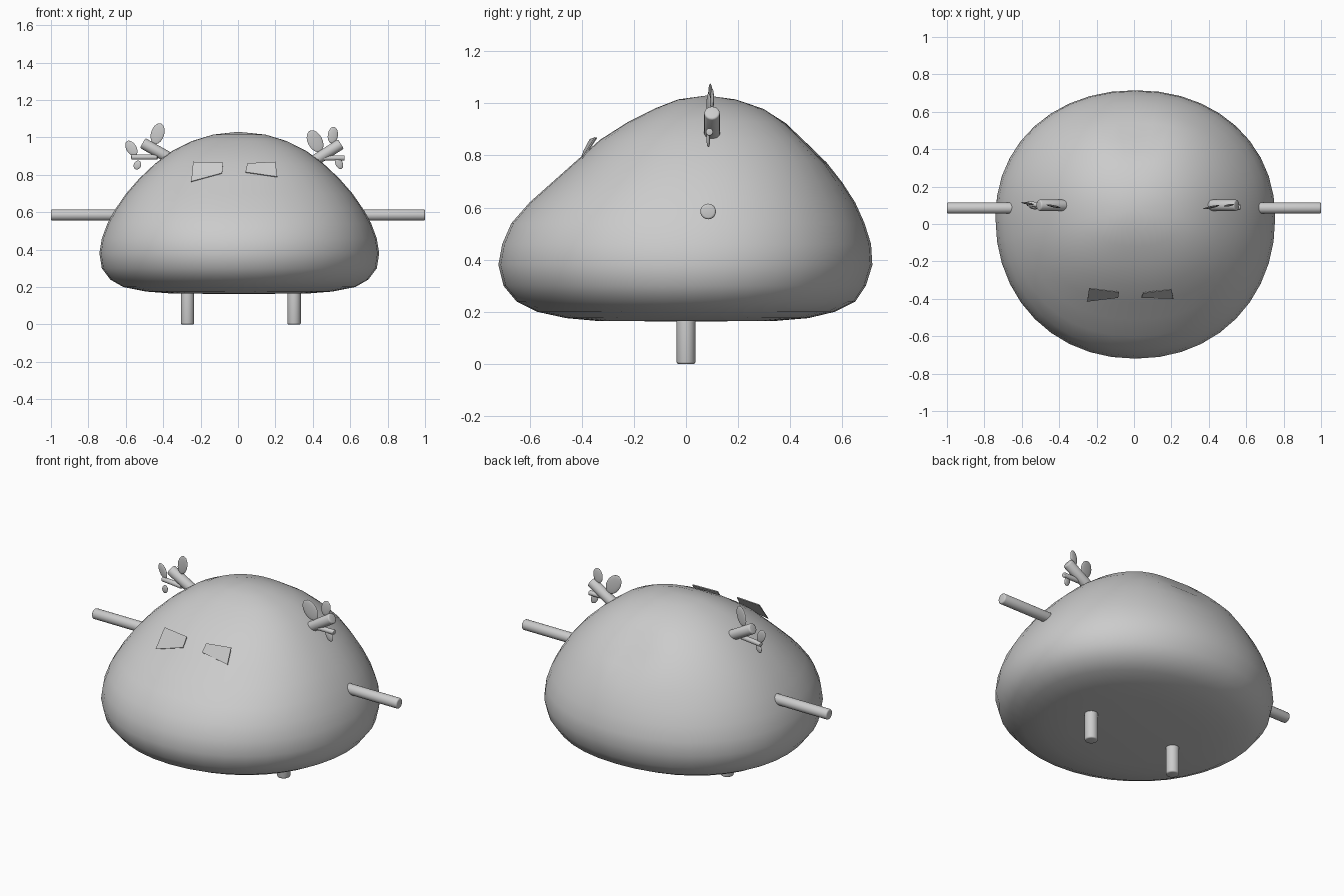
import bpy, bmesh, math
from mathutils import Vector

cube = bpy.data.objects.get("Cube")
if cube:
    bpy.data.objects.remove(cube)

grey = bpy.data.materials.new("plain grey")
grey.use_nodes = True
COLOUR = (0.6, 0.6, 0.6, 1)
grey.diffuse_color = COLOUR
grey.node_tree.nodes["Principled BSDF"].inputs["Base Color"].default_value = COLOUR


def finish(name, bm, angle=40):
    """Turn a bmesh into a smooth shaded object."""
    bmesh.ops.recalc_face_normals(bm, faces=bm.faces)
    mesh = bpy.data.meshes.new(name)
    bm.to_mesh(mesh)
    bm.free()
    mesh.materials.append(grey)
    obj = bpy.data.objects.new(name, mesh)
    bpy.context.collection.objects.link(obj)
    bpy.ops.object.select_all(action="DESELECT")
    obj.select_set(True)
    bpy.context.view_layer.objects.active = obj
    bpy.ops.object.shade_smooth_by_angle(angle=math.radians(angle))
    return obj


def rod(name, start, end, radius, bevel=0.008):
    """Round stick with softened ends between two points."""
    start, end = Vector(start), Vector(end)
    axis = end - start
    bm = bmesh.new()
    bmesh.ops.create_cone(bm, cap_ends=True, segments=20, radius1=radius,
                          radius2=radius, depth=axis.length)
    rims = [e for e in bm.edges if abs(e.verts[0].co.z - e.verts[1].co.z) < 0.001]
    bmesh.ops.bevel(bm, geom=rims, offset=bevel, segments=3, affect="EDGES", profile=0.5)
    turn = axis.to_track_quat("Z", "Y").to_matrix()
    for v in bm.verts:
        v.co = turn @ v.co + (start + end) / 2
    return finish(name, bm, 60)


def leaf(name, centre, width, height, tilt, yaw):
    """Flat oval leaf."""
    bm = bmesh.new()
    bmesh.ops.create_uvsphere(bm, u_segments=16, v_segments=10, radius=1)
    for v in bm.verts:
        v.co = Vector((v.co.x * width / 2, v.co.y * 0.006, v.co.z * height / 2))
    obj = finish(name, bm, 60)
    obj.rotation_euler = (0, math.radians(tilt), math.radians(yaw))
    obj.location = centre


# Body: stacked rings of (height, half width, front y, back y)
RINGS = [
    (0.165, 0.36, -0.34, 0.34), (0.176, 0.50, -0.46, 0.47), (0.20, 0.62, -0.57, 0.57),
    (0.24, 0.69, -0.65, 0.65), (0.30, 0.735, -0.70, 0.69), (0.38, 0.748, -0.72, 0.715),
    (0.46, 0.735, -0.705, 0.71), (0.54, 0.705, -0.67, 0.685), (0.62, 0.66, -0.60, 0.65),
    (0.70, 0.605, -0.51, 0.605), (0.78, 0.535, -0.42, 0.555), (0.86, 0.45, -0.33, 0.48),
    (0.93, 0.355, -0.22, 0.395), (0.98, 0.255, -0.12, 0.30), (1.015, 0.14, -0.03, 0.19),
]
SEGMENTS = 40
bm = bmesh.new()
loops = []
for z, w, front, back in RINGS:
    rise = (z - 0.165) / 0.865
    cy = 0.02 + 0.06 * rise
    loop = []
    for i in range(SEGMENTS):
        a = math.tau * i / SEGMENTS
        c, s = math.cos(a), math.sin(a)
        power = 2 / (2.0 + (0.4 * rise if s < 0 else 0.1))
        x = math.copysign(abs(c) ** power, c) * w
        y = abs(s) ** power * (back - cy if s > 0 else front - cy)
        loop.append(bm.verts.new((x + 0.007, cy + y, z)))
    loops.append(loop)
for low, high in zip(loops, loops[1:]):
    for i in range(SEGMENTS):
        j = (i + 1) % SEGMENTS
        bm.faces.new((low[i], low[j], high[j], high[i]))
bottom = bm.verts.new((0, 0, 0.163))
top = bm.verts.new((0, 0.08, 1.03))
for i in range(SEGMENTS):
    j = (i + 1) % SEGMENTS
    bm.faces.new((loops[0][j], loops[0][i], bottom))
    bm.faces.new((loops[-1][i], loops[-1][j], top))
# Shallow hollow high on the back
hollow = Vector((0.03, 0.49, 0.84))
for v in bm.verts:
    push = 0.03 * math.exp(-((v.co - hollow).length / 0.15) ** 2)
    v.co -= push * Vector((0, 0.7, 0.7))
finish("body", bm, 80)

# Arms and legs
for side, name in ((1, "left"), (-1, "right")):
    rod(name + "_arm", (side * 0.55, 0.085, 0.585), (side, 0.085, 0.585), 0.03)
    x = 0.30 if side > 0 else -0.27
    rod(name + "_leg", (x, 0, 0), (x, 0, 0.25), 0.036)

# Branches on the head with twigs and leaves
rod("left_branch", (0.36, 0.10, 0.845), (0.55, 0.10, 0.965), 0.03)
rod("left_twig", (0.43, 0.09, 0.89), (0.57, 0.09, 0.89), 0.014, 0.004)
rod("right_branch", (-0.34, 0.10, 0.875), (-0.51, 0.10, 0.97), 0.03)
rod("right_twig", (-0.43, 0.09, 0.895), (-0.57, 0.11, 0.895), 0.014, 0.004)
leaf("left_leaf_large", (0.412, 0.09, 0.98), 0.08, 0.125, -28, 12)
leaf("left_leaf_medium", (0.507, 0.10, 1.012), 0.055, 0.09, 8, 10)
leaf("left_leaf_small", (0.54, 0.085, 0.862), 0.04, 0.065, -25, 10)
leaf("right_leaf_large", (-0.43, 0.095, 1.02), 0.072, 0.115, 18, -12)
leaf("right_leaf_medium", (-0.57, 0.11, 0.942), 0.055, 0.09, -32, -10)
leaf("right_leaf_small", (-0.538, 0.085, 0.852), 0.04, 0.05, 25, -10)

# Eyes: thin slanted plates sunk into the face
EYES = {
    "right_eye": [(-0.25, -0.415, 0.765), (-0.24, -0.345, 0.87),
                  (-0.08, -0.365, 0.865), (-0.085, -0.395, 0.81)],
    "left_eye": [(0.04, -0.395, 0.815), (0.05, -0.37, 0.862),
                 (0.20, -0.35, 0.87), (0.21, -0.40, 0.79)],
}
for name, corners in EYES.items():
    bm = bmesh.new()
    face = bm.faces.new([bm.verts.new(c) for c in corners])
    side = bmesh.ops.extrude_face_region(bm, geom=[face])["geom"]
    for v in side:
        if isinstance(v, bmesh.types.BMVert):
            v.co += Vector((0, 0.004, -0.003))
    finish(name, bm, 30)
